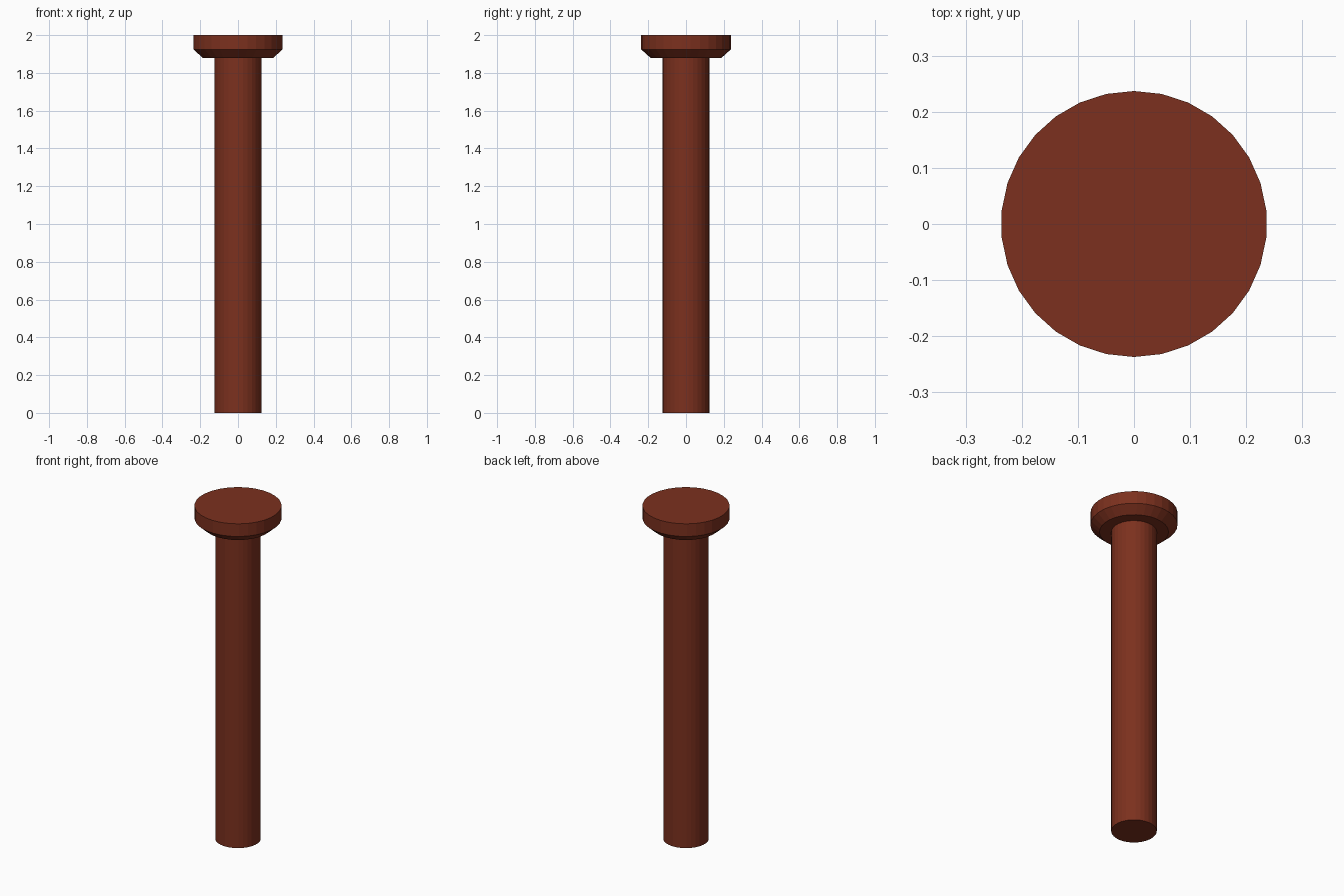
import bpy
import bmesh
from math import cos, sin, tau

if "Cube" in bpy.data.objects:
    bpy.data.objects.remove(bpy.data.objects["Cube"])

SIDES = 30

mat = bpy.data.materials.new("rust_brown")
mat.diffuse_color = (0.2, 0.03, 0.013, 1)
mat.use_nodes = True
mat.node_tree.nodes["Principled BSDF"].inputs["Base Color"].default_value = mat.diffuse_color


def lathe(name, profile):
    """Turn a bottom-to-top (radius, z) profile into a closed flat-faced solid."""
    bm = bmesh.new()
    rings = [[bm.verts.new((r * sin(tau * i / SIDES), r * cos(tau * i / SIDES), z))
              for i in range(SIDES)] for r, z in profile]
    for a, b in zip(rings, rings[1:]):
        for i in range(SIDES):
            j = (i + 1) % SIDES
            bm.faces.new((a[i], a[j], b[j], b[i]))
    bm.faces.new(rings[0])
    bm.faces.new(rings[-1])
    bmesh.ops.recalc_face_normals(bm, faces=bm.faces)
    mesh = bpy.data.meshes.new(name)
    bm.to_mesh(mesh)
    bm.free()
    mesh.materials.append(mat)
    obj = bpy.data.objects.new(name, mesh)
    bpy.context.collection.objects.link(obj)
    return obj


# Round shaft, stepped collar underside, chamfer and flat head in one turned piece
lathe("headed_pin", [(0.124, 0), (0.124, 1.88), (0.188, 1.88),
                     (0.237, 1.924), (0.237, 2.0)])
